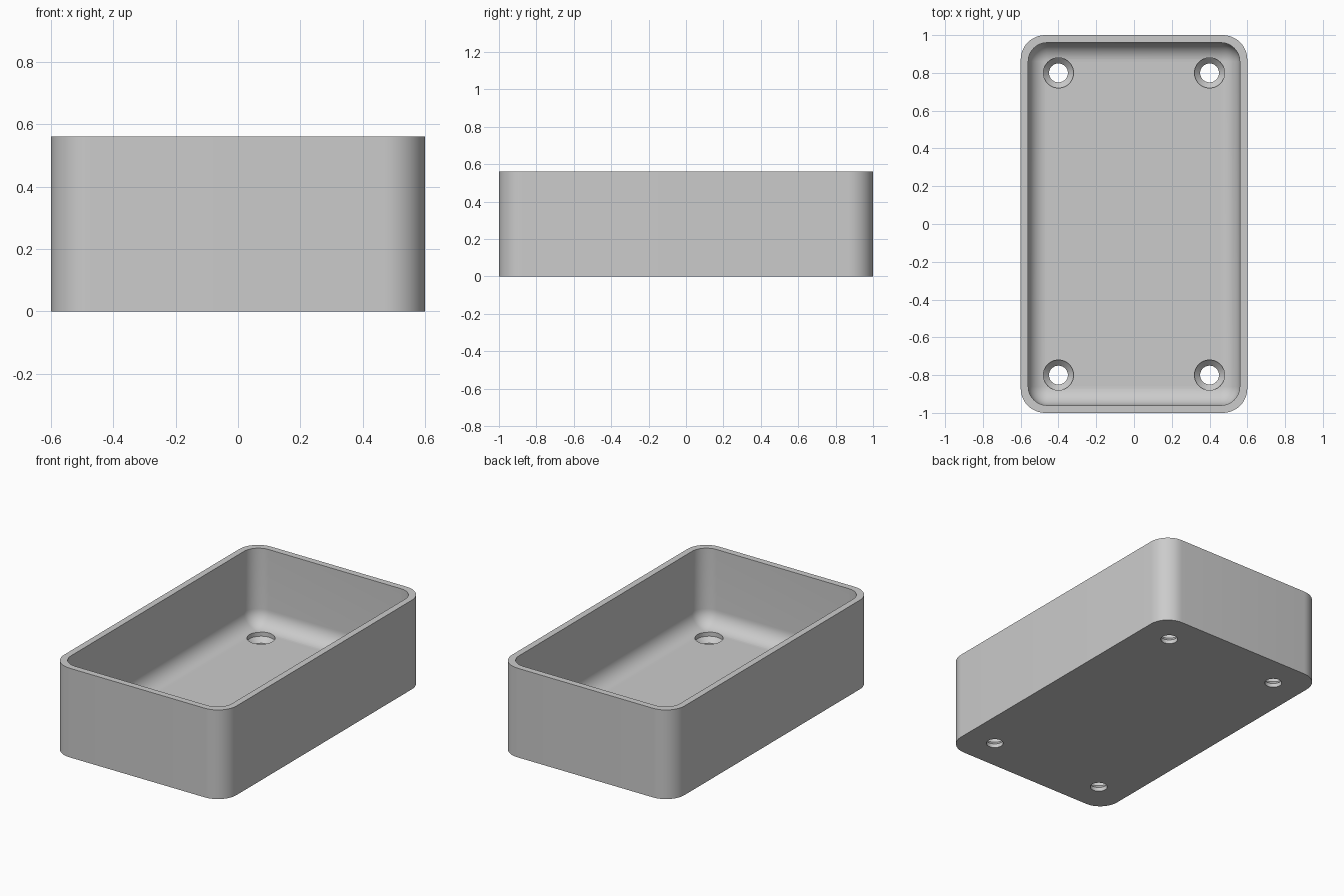
import bpy, bmesh, math

W, L, H = 0.6, 1.0, 0.56      # half width, half length, height
WALL, FLOOR = 0.04, 0.08
R_OUT, R_IN = 0.13, 0.10      # corner radii; the inner floor fillet shares R_IN
SEG = 12

if "Cube" in bpy.data.objects:
    bpy.data.objects.remove(bpy.data.objects["Cube"], do_unlink=True)

grey = bpy.data.materials.new("plain grey")
grey.use_nodes = True
grey.diffuse_color = (0.6, 0.6, 0.6, 1)
grey.node_tree.nodes["Principled BSDF"].inputs["Base Color"].default_value = (0.6, 0.6, 0.6, 1)


def rounded_ring(bm, hx, hy, r, z):
    """Ring of vertices around a rounded rectangle."""
    ring = []
    for k, (sx, sy) in enumerate(((1, 1), (-1, 1), (-1, -1), (1, -1))):
        for i in range(SEG + 1):
            a = math.pi / 2 * (k + i / SEG)
            ring.append(bm.verts.new((sx * (hx - r) + r * math.cos(a),
                                      sy * (hy - r) + r * math.sin(a), z)))
    return ring


def skin(bm, rings):
    """Close a stack of rings into a solid."""
    n = len(rings[0])
    for a, b in zip(rings, rings[1:]):
        for i in range(n):
            j = (i + 1) % n
            bm.faces.new((a[i], a[j], b[j], b[i]))
    bm.faces.new(rings[0][::-1])
    bm.faces.new(rings[-1])


def make_object(name, bm):
    bmesh.ops.remove_doubles(bm, verts=bm.verts, dist=0.0005)
    bmesh.ops.recalc_face_normals(bm, faces=bm.faces)
    mesh = bpy.data.meshes.new(name)
    bm.to_mesh(mesh)
    bm.free()
    obj = bpy.data.objects.new(name, mesh)
    bpy.context.collection.objects.link(obj)
    mesh.materials.append(grey)
    return obj


# Tray: outer wall, rim, inner wall, then the fillet down to the floor
bm = bmesh.new()
rings = [rounded_ring(bm, W, L, R_OUT, z) for z in (0, H)]
ix, iy = W - WALL, L - WALL
rings.append(rounded_ring(bm, ix, iy, R_IN, H))
for i in range(SEG + 1):
    t = math.pi / 2 * i / SEG
    inset = R_IN * (1 - math.cos(t))
    rings.append(rounded_ring(bm, ix - inset, iy - inset, R_IN - inset,
                              FLOOR + R_IN * (1 - math.sin(t))))
skin(bm, rings)
tray = make_object("tray", bm)

# Four countersunk screw holes, turned from one profile of (radius, height)
profile = [(0.05, -0.1), (0.05, 0.025), (0.08, 0.055), (0.08, 0.3)]
bm = bmesh.new()
for x in (-0.4, 0.4):
    for y in (-0.8, 0.8):
        skin(bm, [[bm.verts.new((x + r * math.cos(a), y + r * math.sin(a), z))
                   for a in (math.tau * i / 40 for i in range(40))]
                  for r, z in profile])
cutter = make_object("screw_hole_cutter", bm)
cutter.hide_render = True

cut = tray.modifiers.new("screw holes", "BOOLEAN")
cut.operation = "DIFFERENCE"
cut.solver = "EXACT"
cut.object = cutter

bpy.ops.object.select_all(action="DESELECT")
tray.select_set(True)
bpy.context.view_layer.objects.active = tray
bpy.ops.object.modifier_apply(modifier=cut.name)
bpy.data.objects.remove(cutter, do_unlink=True)
bpy.ops.object.shade_smooth_by_angle(angle=math.radians(30))
